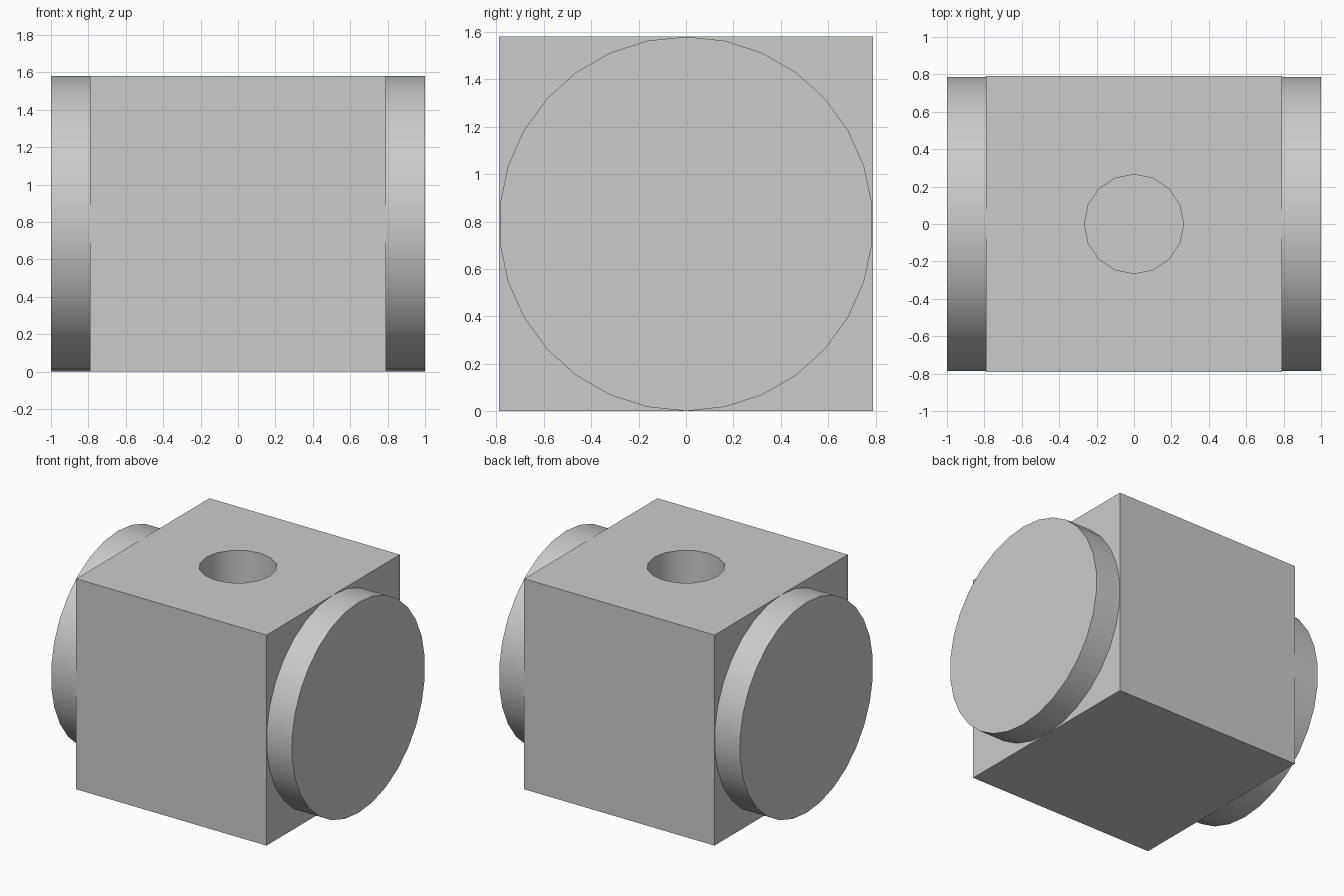
import bpy
import bmesh
from math import radians
from mathutils import Matrix, Vector

HALF = 0.79          # half the block's side
HOLE_RADIUS = 0.265
HOLE_DEPTH = 0.79

cube = bpy.data.objects.get("Cube")
if cube:
    bpy.data.objects.remove(cube, do_unlink=True)

grey = bpy.data.materials.new("light grey")
grey.use_nodes = True
colour = (0.6, 0.6, 0.6, 1)
grey.diffuse_color = colour
grey.node_tree.nodes["Principled BSDF"].inputs["Base Color"].default_value = colour


def finish(name, bm):
    """Turn a bmesh into a grey object with smooth curves and sharp edges."""
    bmesh.ops.recalc_face_normals(bm, faces=bm.faces)
    mesh = bpy.data.meshes.new(name)
    bm.to_mesh(mesh)
    bm.free()
    mesh.materials.append(grey)
    obj = bpy.data.objects.new(name, mesh)
    bpy.context.collection.objects.link(obj)
    bpy.ops.object.select_all(action='DESELECT')
    obj.select_set(True)
    bpy.context.view_layer.objects.active = obj
    bpy.ops.object.shade_smooth_by_angle(angle=radians(30))
    return obj


def cylinder(name, radius, depth, sides, matrix):
    bm = bmesh.new()
    bmesh.ops.create_cone(bm, cap_ends=True, segments=sides, radius1=radius,
                          radius2=radius, depth=depth, matrix=matrix)
    return finish(name, bm)


# Cubic block
bm = bmesh.new()
bmesh.ops.create_cube(bm, size=2 * HALF, matrix=Matrix.Translation((0, 0, HALF)))
block = finish("block", bm)

# Blind round hole in the top
cutter = cylinder("hole_cutter", HOLE_RADIUS, 2 * HOLE_DEPTH, 16,
                  Matrix.Translation((0, 0, 2 * HALF)))
cutter.hide_render = True
cut = block.modifiers.new("hole", 'BOOLEAN')
cut.operation = 'DIFFERENCE'
cut.solver = 'EXACT'
cut.object = cutter
bpy.context.view_layer.objects.active = block
bpy.ops.object.select_all(action='DESELECT')
block.select_set(True)
bpy.ops.object.modifier_apply(modifier=cut.name)
bpy.data.objects.remove(cutter, do_unlink=True)
bpy.ops.object.shade_smooth_by_angle(angle=radians(30))

# Round end discs, with a vertex at the very top
for side, name in ((1, "left_disc"), (-1, "right_disc")):
    thickness = 1 - HALF
    place = Matrix.Translation(Vector((side * (HALF + thickness / 2), 0, HALF)))
    turn = Matrix.Rotation(radians(90), 4, 'Y') @ Matrix.Rotation(radians(90), 4, 'Z')
    cylinder(name, HALF, thickness, 30, place @ turn)
